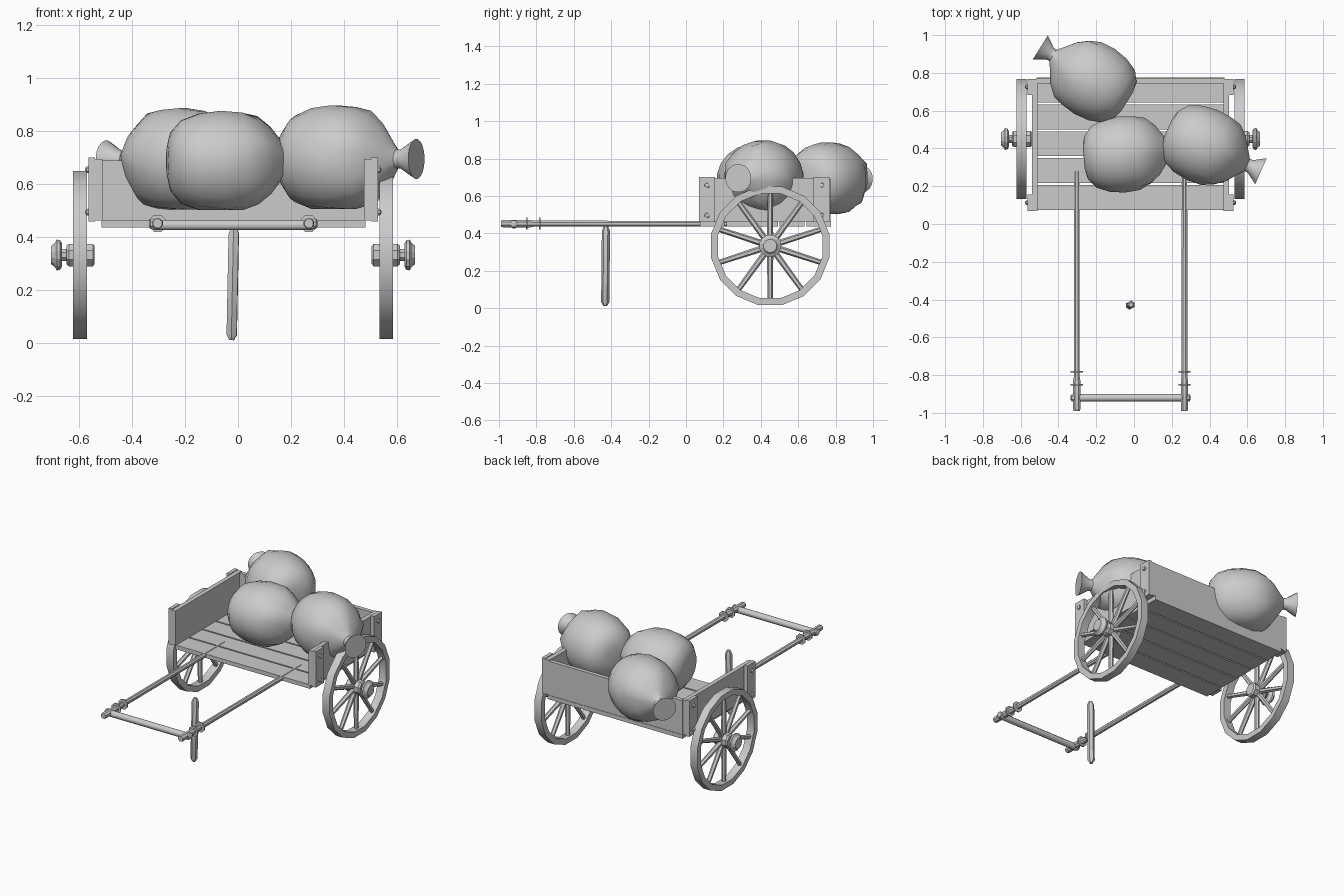
import bpy, bmesh, math
from mathutils import Vector, Matrix

if "Cube" in bpy.data.objects:
    bpy.data.objects.remove(bpy.data.objects["Cube"])

grey = bpy.data.materials.new("plain_grey")
grey.use_nodes = True
COL = (0.6, 0.6, 0.6, 1)
grey.diffuse_color = COL
grey.node_tree.nodes["Principled BSDF"].inputs["Base Color"].default_value = COL

MID = -0.018  # centre plane of the cart


def finish(name, bm, smooth=None):
    bmesh.ops.recalc_face_normals(bm, faces=bm.faces)
    me = bpy.data.meshes.new(name)
    bm.to_mesh(me)
    bm.free()
    me.materials.append(grey)
    ob = bpy.data.objects.new(name, me)
    bpy.context.collection.objects.link(ob)
    if smooth:
        bpy.ops.object.select_all(action='DESELECT')
        ob.select_set(True)
        bpy.context.view_layer.objects.active = ob
        bpy.ops.object.shade_smooth_by_angle(angle=math.radians(smooth))
    return ob


def add_box(bm, lo, hi):
    lo, hi = Vector(lo), Vector(hi)
    m = Matrix.Translation((lo + hi) / 2) @ Matrix.Diagonal((*(hi - lo), 1))
    bmesh.ops.create_cube(bm, size=1, matrix=m)


def box(name, lo, hi):
    bm = bmesh.new()
    add_box(bm, lo, hi)
    return finish(name, bm)


def add_lathe(bm, profile, n, origin, axis, closed=False, pleat=None):
    """Spin (distance along axis, radius) pairs around an axis."""
    rot = Vector(axis).to_track_quat('Z', 'Y').to_matrix()
    rings = []
    for t, r in profile:
        ring = []
        for i in range(n):
            a = math.tau * (i + 0.5) / n
            k = pleat(t, i) if pleat else 1
            p = Vector((r * k * math.cos(a), r * k * math.sin(a), t))
            ring.append(bm.verts.new(rot @ p + Vector(origin)))
        rings.append(ring)
    pairs = list(zip(rings, rings[1:]))
    if closed:
        pairs.append((rings[-1], rings[0]))
    else:
        bm.faces.new(rings[0])
        bm.faces.new(rings[-1])
    for a, b in pairs:
        for i in range(n):
            j = (i + 1) % n
            bm.faces.new((a[i], a[j], b[j], b[i]))


def lathe(name, profile, n, origin, axis, smooth=None, **kw):
    bm = bmesh.new()
    add_lathe(bm, profile, n, origin, axis, **kw)
    return finish(name, bm, smooth)


# Floor slats
for i in range(5):
    y = 0.075 + i * 0.142
    box(f"floor_slat_{i + 1}", (-0.515, y, 0.437), (0.48, y + 0.132, 0.464))

# Tailboard
box("back_board", (-0.515, 0.745, 0.464), (0.48, 0.772, 0.69))

WHEEL_Y, WHEEL_Z, WHEEL_R = 0.45, 0.333, 0.323
for side, s in (("left", 1), ("right", -1)):
    def X(d):
        return MID + s * d

    # Side board with battens and bolts
    box(f"{side}_side_board", (X(0.492), 0.07, 0.464), (X(0.521), 0.768, 0.695))
    for end, y in (("front", 0.07), ("back", 0.683)):
        box(f"{side}_{end}_batten", (X(0.521), y, 0.46), (X(0.545), y + 0.085, 0.7))
        for j, z in enumerate((0.495, 0.655)):
            lathe(f"{side}_{end}_bolt_{j + 1}", [(0, 0.014), (0.008, 0.013), (0.013, 0.005)],
                  8, (X(0.545), y + 0.043, z), (s, 0, 0))

    # Wheel rim
    centre = (X(0.577), WHEEL_Y, WHEEL_Z)
    lathe(f"{side}_wheel_rim",
          [(-0.026, WHEEL_R - 0.038), (-0.026, WHEEL_R), (0.026, WHEEL_R), (0.026, WHEEL_R - 0.038)],
          16, centre, (s, 0, 0), smooth=30, closed=True)

    # Wheel spokes
    bm = bmesh.new()
    for i in range(10):
        a = math.tau * i / 10
        d = Vector((0, math.sin(a), math.cos(a)))
        add_lathe(bm, [(0.03, 0.017), (WHEEL_R - 0.03, 0.014)], 6, centre, d)
    finish(f"{side}_wheel_spokes", bm, 40)

    # Hub, axle stub and domed cap
    lathe(f"{side}_hub", [(-0.055, 0.036), (-0.048, 0.046), (0.042, 0.046), (0.052, 0.038)],
          8, centre, (s, 0, 0))
    lathe(f"{side}_axle", [(-0.04, 0.024), (0.09, 0.024)], 8, centre, (s, 0, 0))
    lathe(f"{side}_axle_cap", [(0.068, 0.045), (0.076, 0.058), (0.088, 0.06), (0.096, 0.046), (0.109, 0.036)],
          12, centre, (s, 0, 0))

    # Shaft with two thin rings
    px = X(0.285)
    lathe(f"{side}_shaft", [(0, 0.018), (0.012, 0.021), (0.16, 0.021), (0.18, 0.017), (1.27, 0.016)],
          8, (px, -0.99, 0.452), (0, 1, 0), smooth=40)
    for j, y in enumerate((-0.855, -0.785)):
        lathe(f"{side}_shaft_ring_{j + 1}", [(0, 0.035), (0.008, 0.035)], 8, (px, y, 0.452), (0, 1, 0))
    lathe(f"{side}_shaft_peg", [(0, 0.022), (0.014, 0.02), (0.02, 0.01)], 8, (X(0.298), -0.92, 0.45), (s, 0, 0))

# Pull bar between the shafts
lathe("pull_bar", [(0, 0.021), (0.6, 0.021)], 8, (MID - 0.3, -0.92, 0.446), (1, 0, 0), smooth=50)

# Prop stick, leaning slightly
lathe("prop_stick", [(0, 0.01), (0.02, 0.022), (0.4, 0.022), (0.425, 0.012)],
      6, (-0.024, -0.432, 0.012), (0.02, 0.01, 1), smooth=50)

# Tied sacks lying on their sides
SACK = [(-0.222, 0.06), (-0.21, 0.115), (-0.17, 0.165), (-0.1, 0.194), (-0.02, 0.205), (0.06, 0.198),
        (0.12, 0.172), (0.17, 0.13), (0.21, 0.075), (0.24, 0.036), (0.257, 0.036), (0.32, 0.076)]


def pleat(t, i):
    depth = 0.07 if 0.1 < t < 0.24 else 0
    return 1 + depth * (1 if i % 4 == 0 else -0.3)


def sack(name, centre, degrees, size):
    a = math.radians(degrees)
    bm = bmesh.new()
    add_lathe(bm, SACK, 20, centre, (math.cos(a), math.sin(a), 0), pleat=pleat)
    for v in bm.verts:  # settle the belly onto a flatter base
        v.co.z = max(v.co.z, centre[2] - 0.188) if v.co.z < centre[2] else centre[2] + (v.co.z - centre[2]) * size
    finish(name, bm, 50)


sack("front_sack", (-0.045, 0.37, 0.69), 5, 0.92)
sack("side_sack", (0.38, 0.41, 0.695), -24, 1.0)
sack("back_sack", (-0.225, 0.765, 0.692), 148, 0.96)
